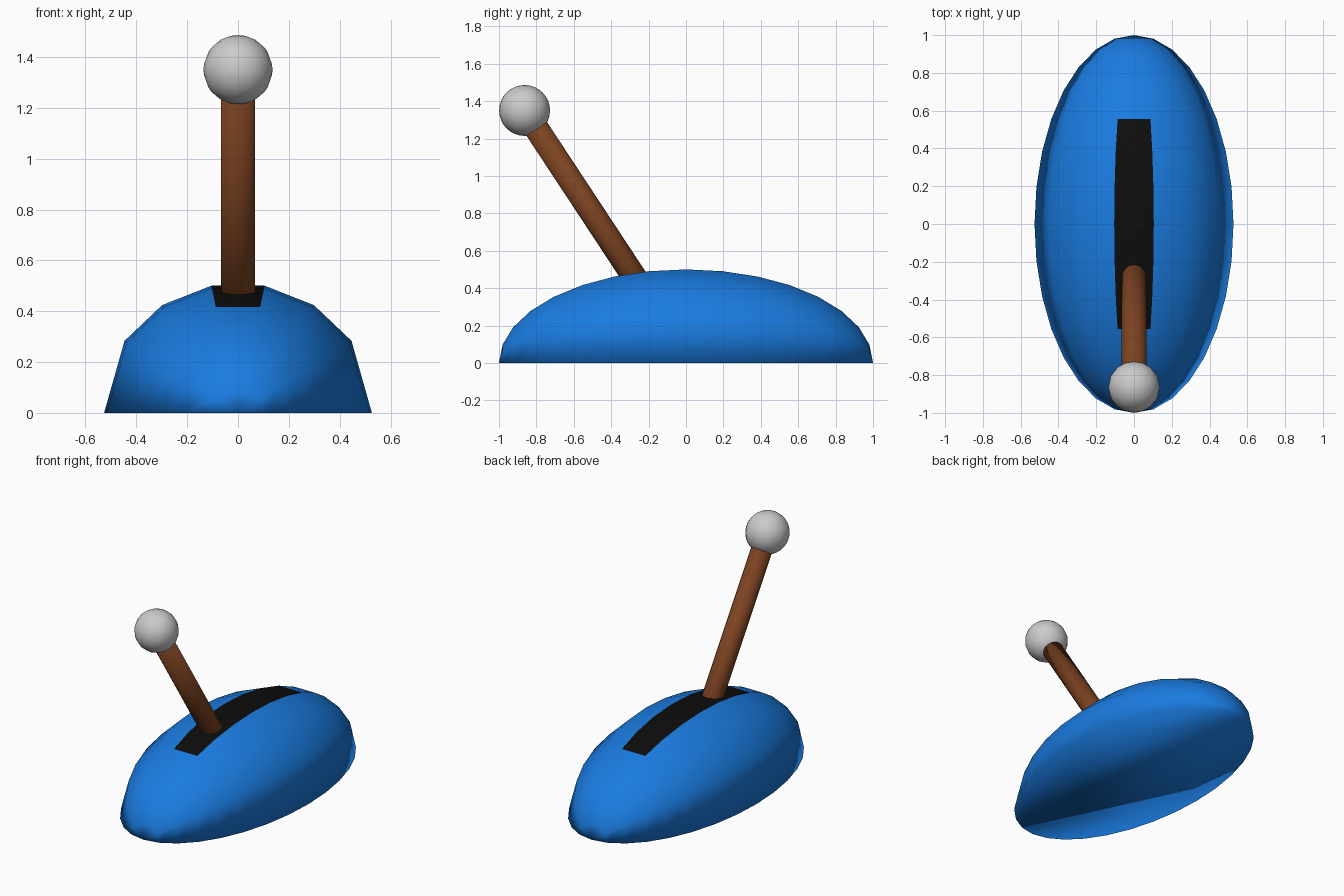
import bpy, bmesh
from math import sin, cos, pi, radians
from mathutils import Vector, Matrix

if "Cube" in bpy.data.objects:
    bpy.data.objects.remove(bpy.data.objects["Cube"])


def material(name, rgb):
    m = bpy.data.materials.new(name)
    m.diffuse_color = (*rgb, 1)
    m.use_nodes = True
    m.node_tree.nodes["Principled BSDF"].inputs["Base Color"].default_value = m.diffuse_color
    return m


def finish(name, bm, *mats):
    bmesh.ops.recalc_face_normals(bm, faces=bm.faces[:])
    for f in bm.faces:
        f.smooth = True
    me = bpy.data.meshes.new(name)
    bm.to_mesh(me)
    bm.free()
    for m in mats:
        me.materials.append(m)
    ob = bpy.data.objects.new(name, me)
    bpy.context.collection.objects.link(ob)
    return ob


blue = material("blue", (0.01, 0.2, 0.75))
black = material("black", (0.004, 0.004, 0.004))
brown = material("brown", (0.2, 0.055, 0.015))

# Base: half ellipsoid dome, poles on the y axis, flat underside, dark slot on top
bm = bmesh.new()
front = bm.verts.new((0, -1, 0))
back = bm.verts.new((0, 1, 0))
rings = []
for k in range(1, 16):
    t = pi * k / 16
    ring = []
    for j in range(8):
        a = radians(11.25 + 22.5 * j)
        z = 0 if j in (0, 7) else 0.51 * sin(a)
        ring.append(bm.verts.new((0.537 * cos(a) * sin(t), -cos(t), z * sin(t))))
    rings.append(ring)
for j in range(7):
    bm.faces.new((front, rings[0][j], rings[0][j + 1]))
    bm.faces.new((back, rings[-1][j + 1], rings[-1][j]))
    for k in range(14):
        a, b = rings[k], rings[k + 1]
        f = bm.faces.new((a[j], b[j], b[j + 1], a[j + 1]))
        if j == 3 and 4 <= k <= 9:
            f.material_index = 1
bm.faces.new([front] + [r[0] for r in rings] + [back] + [r[7] for r in reversed(rings)])
finish("base", bm, blue, black)

# Lever shaft, leaning to the front from inside the base up to the knob
knob_pos = Vector((0, -0.863, 1.35))
foot = Vector((0, 0.0, 0.04))
axis = knob_pos - foot
tilt = axis.to_track_quat('Z', 'Y').to_matrix().to_4x4()
bm = bmesh.new()
bmesh.ops.create_cone(bm, cap_ends=True, segments=16, radius1=0.066, radius2=0.066,
                      depth=axis.length,
                      matrix=Matrix.Translation((knob_pos + foot) / 2) @ tilt)
finish("lever_shaft", bm, brown)

# Round knob
bm = bmesh.new()
bmesh.ops.create_uvsphere(bm, u_segments=16, v_segments=16, radius=0.136,
                          matrix=Matrix.Translation(knob_pos) @ tilt)
finish("knob", bm)
